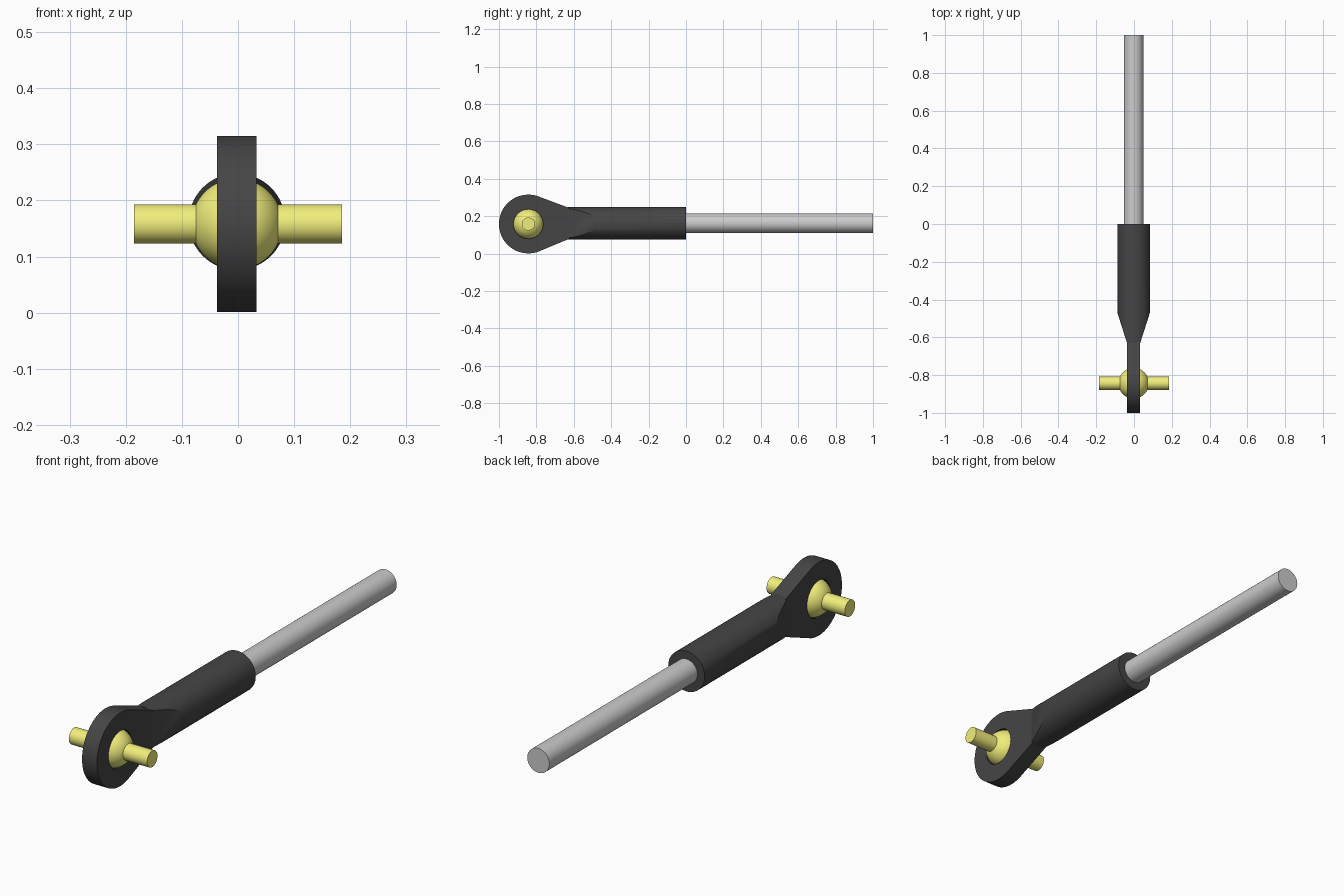
import bpy, bmesh, math
from mathutils import Matrix, Vector

if "Cube" in bpy.data.objects:
    bpy.data.objects.remove(bpy.data.objects["Cube"])

CX, ROD_Z = -0.002, 0.162
EYE_Y, EYE_Z, EYE_R = -0.843, 0.158, 0.157


def material(name, rgb):
    m = bpy.data.materials.new(name)
    m.diffuse_color = (*rgb, 1)
    m.use_nodes = True
    m.node_tree.nodes["Principled BSDF"].inputs["Base Color"].default_value = m.diffuse_color
    return m


dark = material("dark_grey", (0.06, 0.06, 0.06))
yellow = material("yellow", (0.88, 0.86, 0.2))


def finish(bm, name, mat=None):
    bmesh.ops.recalc_face_normals(bm, faces=bm.faces[:])
    me = bpy.data.meshes.new(name)
    bm.to_mesh(me)
    bm.free()
    ob = bpy.data.objects.new(name, me)
    bpy.context.collection.objects.link(ob)
    if mat:
        me.materials.append(mat)
    bpy.context.view_layer.objects.active = ob
    ob.select_set(True)
    bpy.ops.object.shade_smooth_by_angle(angle=math.radians(30))
    ob.select_set(False)
    return ob


def cylinder_bm(start, end, r, sides=64):
    a, b = Vector(start), Vector(end)
    rot = (b - a).to_track_quat('Z', 'Y').to_matrix().to_4x4()
    bm = bmesh.new()
    bmesh.ops.create_cone(bm, cap_ends=True, segments=sides, radius1=r, radius2=r,
                          depth=(b - a).length,
                          matrix=Matrix.Translation((a + b) / 2) @ rot)
    return bm


# Threaded rod
finish(cylinder_bm((CX, -0.3, ROD_Z), (CX, 1, ROD_Z), 0.052), "rod")

# Sleeve, with a sloped flat cut on each side toward the eye
bm = cylinder_bm((CX, -0.63, ROD_Z), (CX, 0, ROD_Z), 0.086)
for s in (-1, 1):
    cut = bmesh.ops.bisect_plane(bm, geom=bm.verts[:] + bm.edges[:] + bm.faces[:],
                                 plane_co=(CX + s * 0.035, -0.63, 0),
                                 plane_no=(s * 0.16, -0.051, 0), clear_outer=True)
    bmesh.ops.holes_fill(bm, edges=[e for e in bm.edges if e.is_boundary])
finish(bm, "sleeve", dark)

# Teardrop eye plate: round end with tangent sides running into the sleeve
t = math.radians(68.4)
n = 72
outline = [(EYE_Y + EYE_R * math.cos(a), EYE_Z + EYE_R * math.sin(a))
           for a in (t + (2 * math.pi - 2 * t) * i / n for i in range(n + 1))]
outline += [(-0.59, ROD_Z - 0.069), (-0.59, ROD_Z + 0.069)]
bm = bmesh.new()
face = bm.faces.new([bm.verts.new((CX - 0.035, y, z)) for y, z in outline])
ext = bmesh.ops.extrude_face_region(bm, geom=[face])
bmesh.ops.translate(bm, vec=(0.07, 0, 0),
                    verts=[v for v in ext["geom"] if isinstance(v, bmesh.types.BMVert)])
plate = finish(bm, "eye_plate", dark)

# Bore for the ball
cutter = finish(cylinder_bm((-0.2, EYE_Y, EYE_Z), (0.2, EYE_Y, EYE_Z), 0.079), "bore_cutter")
cutter.hide_render = True
mod = plate.modifiers.new("bore", 'BOOLEAN')
mod.object, mod.operation, mod.solver = cutter, 'DIFFERENCE', 'EXACT'
bpy.context.view_layer.objects.active = plate
bpy.ops.object.modifier_apply(modifier=mod.name)
bpy.data.objects.remove(cutter)

# Ball and cross pin
bm = bmesh.new()
bmesh.ops.create_uvsphere(bm, u_segments=64, v_segments=32, radius=0.081,
                          matrix=Matrix.Translation((CX, EYE_Y, EYE_Z))
                          @ Matrix.Rotation(math.pi / 2, 4, 'Y'))
finish(bm, "ball", yellow)
finish(cylinder_bm((-0.185, EYE_Y, EYE_Z), (0.185, EYE_Y, EYE_Z), 0.035, 48), "cross_pin", yellow)
